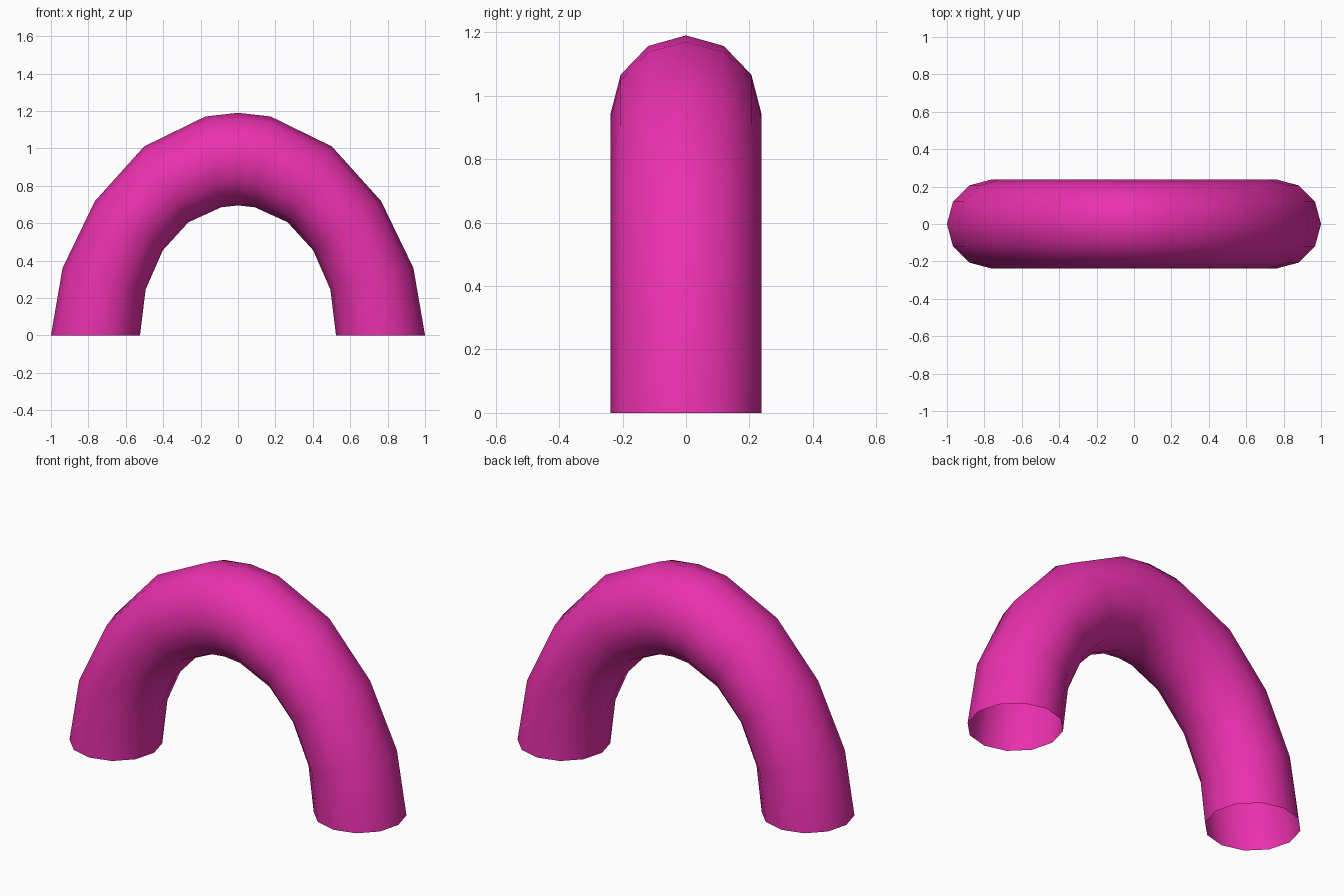
import bpy, bmesh
from math import sin, cos, pi

if "Cube" in bpy.data.objects:
    bpy.data.objects.remove(bpy.data.objects["Cube"])

SIDES = 12
WIDTH_R = 0.238

# Right half of the arch: (outer x, outer z, inner x, inner z) per section
half = [(1.0, 0.0, 0.524, 0.0), (0.938, 0.36, 0.494, 0.245),
        (0.765, 0.718, 0.402, 0.455), (0.502, 1.01, 0.265, 0.605),
        (0.175, 1.17, 0.09, 0.685)]
crown = [(0.0, 1.19, 0.0, 0.695)]
sections = half + crown + [(-a, b, -c, d) for a, b, c, d in reversed(half)]

# Open-ended tube: one 12-sided ring per section, bridged with quads
bm = bmesh.new()
rings = []
for ox, oz, ix, iz in sections:
    cx, cz, hx, hz = (ox + ix) / 2, (oz + iz) / 2, (ox - ix) / 2, (oz - iz) / 2
    ring = []
    for k in range(SIDES):
        a = 2 * pi * k / SIDES
        ring.append(bm.verts.new((cx + hx * cos(a), WIDTH_R * sin(a), cz + hz * cos(a))))
    rings.append(ring)
for r0, r1 in zip(rings, rings[1:]):
    for k in range(SIDES):
        n = (k + 1) % SIDES
        bm.faces.new((r0[k], r0[n], r1[n], r1[k])).smooth = True

# Make the normals point away from the tube's centre line
bm.normal_update()
bm.faces.ensure_lookup_table()
if bm.faces[0].normal.x < 0:
    bmesh.ops.reverse_faces(bm, faces=bm.faces[:])

mesh = bpy.data.meshes.new("arched_tube")
bm.to_mesh(mesh)
bm.free()
tube = bpy.data.objects.new("arched_tube", mesh)
bpy.context.collection.objects.link(tube)

mat = bpy.data.materials.new("pink")
mat.diffuse_color = (0.82, 0.03, 0.42, 1.0)
mat.use_nodes = True
mat.node_tree.nodes["Principled BSDF"].inputs["Base Color"].default_value = mat.diffuse_color
mesh.materials.append(mat)
